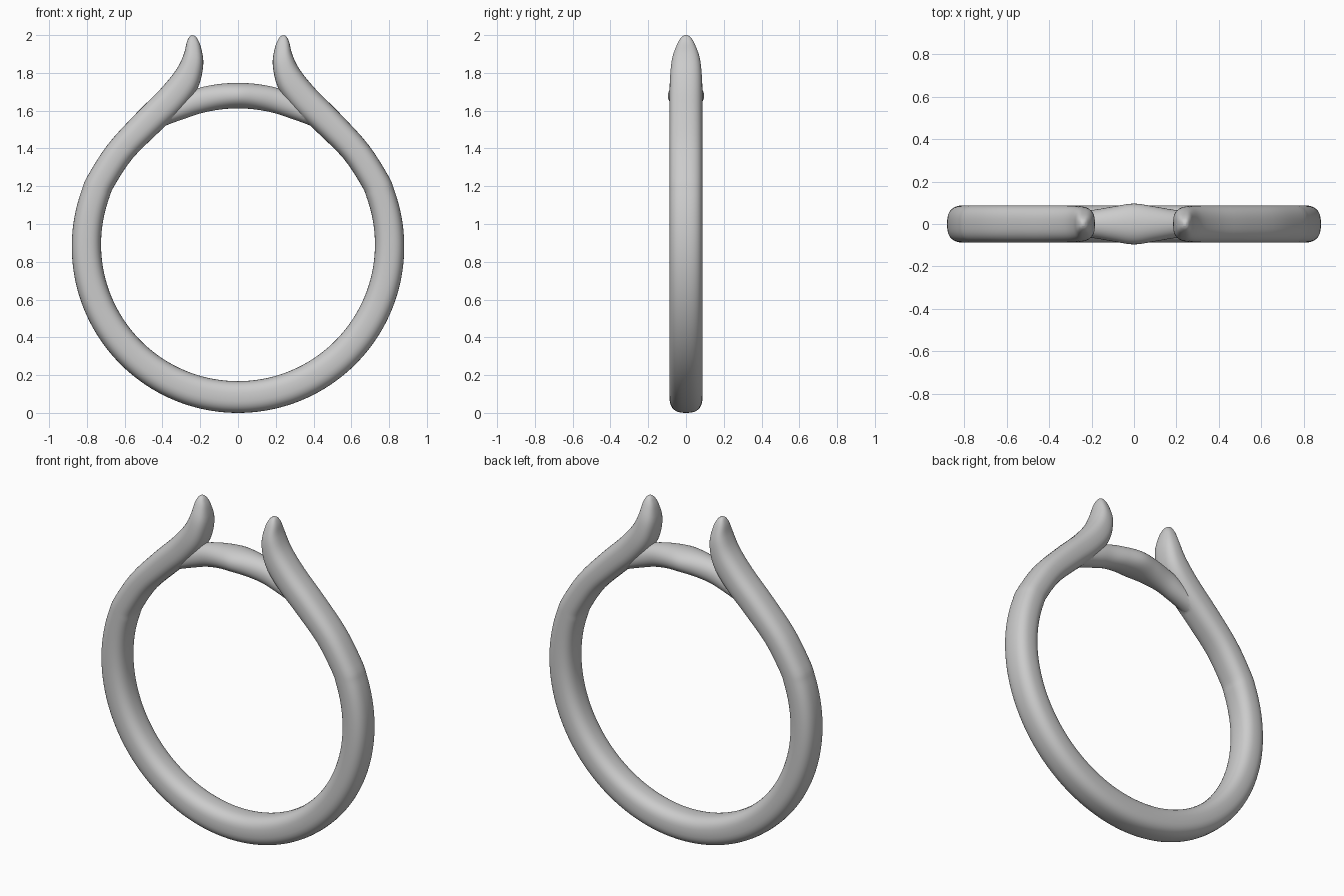
import bpy, bmesh
from math import sin, cos, pi, radians, copysign
from mathutils import Vector

if "Cube" in bpy.data.objects:
    bpy.data.objects.remove(bpy.data.objects["Cube"])


def catmull(pts, steps):
    """Smooth a list of equal-length tuples."""
    out = []
    n = len(pts)
    for i in range(n - 1):
        p0, p1, p2, p3 = pts[max(i - 1, 0)], pts[i], pts[i + 1], pts[min(i + 2, n - 1)]
        for s in range(steps):
            t = s / steps
            out.append(tuple(
                0.5 * (2 * b + (c - a) * t + (2 * a - 5 * b + 4 * c - d) * t * t
                       + (3 * b - a - 3 * c + d) * t ** 3)
                for a, b, c, d in zip(p0, p1, p2, p3)))
    out.append(pts[-1])
    return out


def loft(name, stations, power, sides=36):
    """Each station: outer x,z, inner x,z, half width in y; superellipse section."""
    bm = bmesh.new()
    rings = []
    for ox, oz, ix, iz, w in stations:
        o, i = Vector((ox, 0, oz)), Vector((ix, 0, iz))
        mid, half = (o + i) / 2, (o - i) / 2
        ring = []
        for k in range(sides):
            a = 2 * pi * k / sides
            c, s = cos(a), sin(a)
            u = copysign(abs(c) ** (2 / power), c)
            v = copysign(abs(s) ** (2 / power), s)
            ring.append(bm.verts.new(mid + half * u + Vector((0, w * v, 0))))
        rings.append(ring)
    for r, q in zip(rings, rings[1:]):
        for k in range(sides):
            j = (k + 1) % sides
            bm.faces.new((r[k], r[j], q[j], q[k]))
    bm.faces.new(rings[0])
    bm.faces.new(rings[-1])
    bmesh.ops.recalc_face_normals(bm, faces=bm.faces)
    me = bpy.data.meshes.new(name)
    bm.to_mesh(me)
    bm.free()
    ob = bpy.data.objects.new(name, me)
    bpy.context.collection.objects.link(ob)
    return ob


def mirrored(half):
    """Half runs from the centre line to the right end."""
    left = [(-a, b, -c, d, w) for a, b, c, d, w in reversed(half[1:])]
    return left + half


# Band: circular lower part, then the shoulder and upright prong
band_half = []
for deg in range(-90, 26, 5):
    c, s = cos(radians(deg)), sin(radians(deg))
    band_half.append((0.88 * c, 0.88 + 0.88 * s, 0.725 * c, 0.892 + 0.724 * s, 0.087))
band_half += [
    (0.69, 1.42, 0.56, 1.345, 0.087),
    (0.54, 1.585, 0.42, 1.485, 0.087),
    (0.41, 1.715, 0.30, 1.60, 0.087),
    (0.325, 1.82, 0.215, 1.715, 0.085),
    (0.287, 1.90, 0.184, 1.84, 0.074),
    (0.272, 1.96, 0.196, 1.935, 0.048),
    (0.258, 1.99, 0.216, 1.982, 0.026),
    (0.245, 2.0, 0.232, 1.998, 0.008),
]
band = loft("ring_band", catmull(mirrored(band_half), 4), 2.6)

# Bridge across the top, widest in the middle
bridge_half = [
    (0, 1.747, 0, 1.612, 0.096),
    (0.10, 1.741, 0.095, 1.606, 0.082),
    (0.20, 1.722, 0.19, 1.588, 0.066),
    (0.28, 1.69, 0.27, 1.562, 0.062),
    (0.39, 1.62, 0.36, 1.53, 0.058),
    (0.46, 1.56, 0.43, 1.50, 0.05),
]
bridge = loft("bridge", catmull(mirrored(bridge_half), 5), 2.1)

# Fuse the bridge into the band
mod = band.modifiers.new("fuse", 'BOOLEAN')
mod.operation = 'UNION'
mod.solver = 'EXACT'
mod.object = bridge
bpy.context.view_layer.objects.active = band
band.select_set(True)
bpy.ops.object.modifier_apply(modifier="fuse")
bpy.data.objects.remove(bridge)
bpy.ops.object.shade_smooth_by_angle(angle=radians(40))
